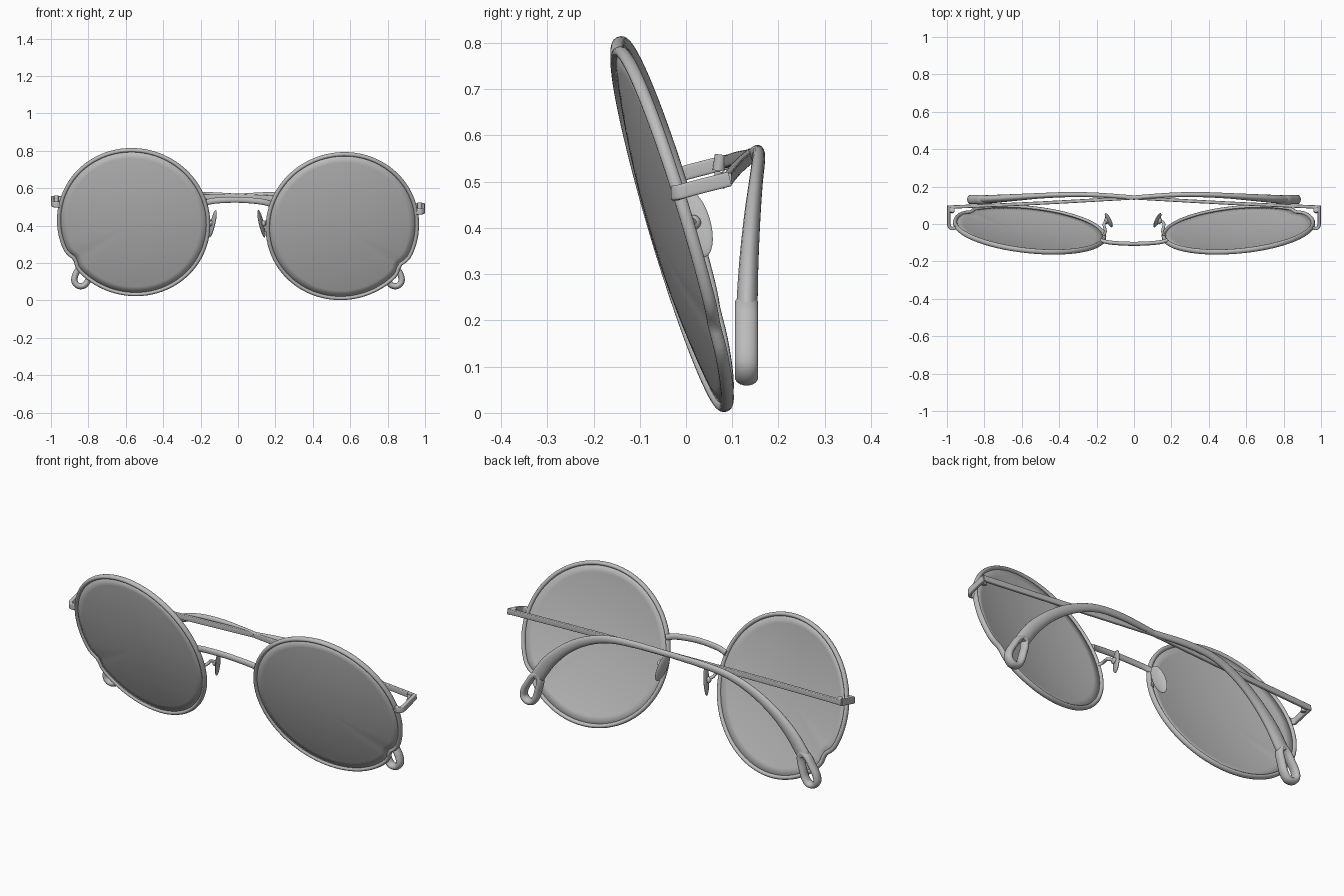
import bpy, bmesh, math
from mathutils import Vector, Matrix

cube = bpy.data.objects.get("Cube")
if cube:
    bpy.data.objects.remove(cube, do_unlink=True)

grey = bpy.data.materials.new("plain grey")
grey.use_nodes = True
COLOUR = (0.5, 0.5, 0.5, 1)
grey.diffuse_color = COLOUR
grey.node_tree.nodes["Principled BSDF"].inputs["Base Color"].default_value = COLOUR

X, Y, Z = Vector((1, 0, 0)), Vector((0, 1, 0)), Vector((0, 0, 1))
ROLL = math.radians(1.1)
TILT = math.radians(16.5)
YAW = math.radians(5.5)


def finish(name, bm, angle=40):
    """Turn a bmesh into a smooth-shaded object."""
    bmesh.ops.recalc_face_normals(bm, faces=bm.faces)
    mesh = bpy.data.meshes.new(name)
    bm.to_mesh(mesh)
    bm.free()
    mesh.materials.append(grey)
    ob = bpy.data.objects.new(name, mesh)
    bpy.context.collection.objects.link(ob)
    bpy.ops.object.select_all(action='DESELECT')
    ob.select_set(True)
    bpy.context.view_layer.objects.active = ob
    bpy.ops.object.shade_smooth_by_angle(angle=math.radians(angle))
    return ob


def spline(points, closed, steps):
    """Catmull-Rom through points whose extra values are the section radii."""
    pts = [Vector(p) for p in points]
    n = len(pts)
    pick = (lambda i: pts[i % n]) if closed else (lambda i: pts[max(0, min(n - 1, i))])
    out = []
    for i in range(n if closed else n - 1):
        a, b, c, d = (pick(i + k) for k in (-1, 0, 1, 2))
        for s in range(steps):
            t = s / steps
            out.append(0.5 * (2 * b + (c - a) * t + (2 * a - 5 * b + 4 * c - d) * t * t
                              + (3 * b - a - 3 * c + d) * t ** 3))
    return out if closed else out + [pts[-1]]


def sweep(name, points, up, closed=False, boxy=False, steps=8, sides=16):
    """Sweep an oval or rounded box along points (x, y, z, side radius, up radius)."""
    path = spline(points, closed, steps)
    n = len(path)
    power = 0.35 if boxy else 1.0
    shape = lambda v: math.copysign(abs(v) ** power, v)
    bm = bmesh.new()
    rings = []
    for i, p in enumerate(path):
        after = path[(i + 1) % n] if closed else path[min(i + 1, n - 1)]
        before = path[i - 1] if closed else path[max(i - 1, 0)]
        tangent = (Vector(after[:3]) - Vector(before[:3])).normalized()
        side = tangent.cross(up).normalized()
        high = side.cross(tangent)
        ring = []
        for k in range(sides):
            t = math.tau * (k + 0.5) / sides
            ring.append(bm.verts.new(Vector(p[:3]) + side * p[3] * shape(math.cos(t))
                                     + high * p[4] * shape(math.sin(t))))
        rings.append(ring)
    for i in range(n if closed else n - 1):
        r, q = rings[i], rings[(i + 1) % n]
        for k in range(sides):
            j = (k + 1) % sides
            bm.faces.new((r[k], r[j], q[j], q[k]))
    if not closed:
        bm.faces.new(rings[0])
        bm.faces.new(rings[-1])
    return finish(name, bm)


def outline(angle, radius):
    """Round lens outline with a small dent at the lower outer edge."""
    dent = math.exp(-((angle - math.radians(325)) / 0.09) ** 2)
    r = radius - 0.02 * dent
    return Vector((r * math.cos(angle), 0, r * math.sin(angle)))


def lens(name, place, s, radius=0.396, rings=10, n=96, bulge=0.035):
    """Shallow dome bulging forward."""
    bm = bmesh.new()
    centre = bm.verts.new(place @ Vector((0, -bulge, 0)))
    last = None
    for i in range(1, rings + 1):
        f = i / rings
        ring = []
        for k in range(n):
            p = outline(math.tau * k / n, radius) * f
            ring.append(bm.verts.new(place @ Vector((s * p.x, -bulge * (1 - f * f), p.z))))
        for k in range(n):
            j = (k + 1) % n
            if last:
                bm.faces.new((last[k], last[j], ring[j], ring[k]))
            else:
                bm.faces.new((centre, ring[j], ring[k]))
        last = ring
    ob = finish(name, bm)
    mod = ob.modifiers.new("thickness", 'SOLIDIFY')
    mod.thickness = 0.008
    mod.offset = 0


def ball(name, place, size):
    bm = bmesh.new()
    bmesh.ops.create_uvsphere(bm, u_segments=24, v_segments=14, radius=1,
                              matrix=place @ Matrix.Diagonal((*size, 1)))
    finish(name, bm)


def lean(x, z):
    """Height after the slight sideways lean of the frame."""
    return z - x * math.tan(ROLL)


for s, label in ((1, "left"), (-1, "right")):
    # Rim and lens
    place = (Matrix.Translation((0.558 * s, -0.03, lean(0.558 * s, 0.408)))
             @ Matrix.Rotation(ROLL, 4, 'Y') @ Matrix.Rotation(TILT, 4, 'X')
             @ Matrix.Rotation(YAW * s, 4, 'Z'))
    loop = []
    for k in range(96):
        p = outline(math.tau * k / 96, 0.401)
        loop.append((*(place @ Vector((s * p.x, 0, p.z))), 0.011, 0.014))
    sweep(label + "_rim", loop, place.to_3x3() @ Y, closed=True, steps=1, sides=12)
    lens(label + "_lens", place, s)

    def side_path(points, sa, sb):
        return [(s * x, y, lean(s * x, z), sa, sb) for x, y, z in points]

    # End piece, hinge and thin folded temple
    sweep(label + "_end_piece", side_path(
        [(0.945, -0.015, 0.495), (0.972, -0.024, 0.494), (0.988, -0.012, 0.497),
         (0.99, 0.02, 0.506), (0.99, 0.095, 0.525)], 0.009, 0.016), Z, boxy=True)
    sweep(label + "_hinge", side_path(
        [(0.972, 0.07, 0.505), (0.972, 0.075, 0.54)], 0.013, 0.013), Y)
    sweep(label + "_temple", side_path(
        [(0.994, 0.09, 0.524), (0.5, 0.112, 0.541), (0, 0.14, 0.556), (-0.04, 0.143, 0.557)],
        0.009, 0.014), Z, boxy=True)

    # Temple sleeve reaching across to the opposite side
    sleeve = [(0.0, 0.141, 0.556, 0.015, 0.012), (0.2, 0.155, 0.562, 0.018, 0.013),
              (0.36, 0.157, 0.548, 0.02, 0.014), (0.5, 0.151, 0.497, 0.024, 0.015),
              (0.62, 0.143, 0.42, 0.028, 0.018), (0.72, 0.136, 0.325, 0.034, 0.021),
              (0.785, 0.132, 0.235, 0.036, 0.023), (0.795, 0.132, 0.218, 0.03, 0.02)]
    sweep(label + "_temple_sleeve", [(-s * p[0], *p[1:]) for p in sleeve], Y)

    # Teardrop ring at the sleeve tip: distance along, half width
    along = Vector((0.4, 0, -0.92)).normalized()
    across = Vector((0.92, 0, 0.4)).normalized()
    half = [(0.03, 0.023), (0.08, 0.032), (0.125, 0.037), (0.16, 0.028)]
    drop = [(0, 0)] + half + [(0.174, 0)] + [(d, -w) for d, w in reversed(half)]
    ring = []
    for d, w in drop:
        p = Vector((0.785, 0.131, 0.238)) + along * d + across * w
        ring.append((-s * p.x, p.y, p.z, 0.017, 0.025))
    sweep(label + "_tip_ring", ring, Y, closed=True)

    # Nose pad with its wire and boss
    pad = (Matrix.Translation((0.13 * s - 0.005, 0.02, 0.41))
           @ Matrix.Rotation(math.radians(-14 * s), 4, 'Y') @ Matrix.Rotation(TILT, 4, 'X')
           @ Matrix.Rotation(math.radians(-18 * s), 4, 'Z'))
    ball(label + "_nose_pad", pad, (0.009, 0.034, 0.078))
    ball(label + "_pad_boss", pad @ Matrix.Translation((0.012 * s, 0, 0)), (0.014, 0.016, 0.016))
    sweep(label + "_pad_wire", side_path(
        [(0.165, -0.065, 0.415), (0.153, -0.04, 0.425), (0.16, 0.0, 0.422),
         (0.14, 0.02, 0.412)], 0.008, 0.008), Z, sides=10)

# Arched bridge
arch = [(-0.178, -0.088, 0.518), (-0.12, -0.1, 0.531), (0, -0.106, 0.538),
        (0.12, -0.1, 0.531), (0.178, -0.088, 0.518)]
sweep("bridge", [(x, y, lean(x, z), 0.011, 0.016) for x, y, z in arch], Z)
